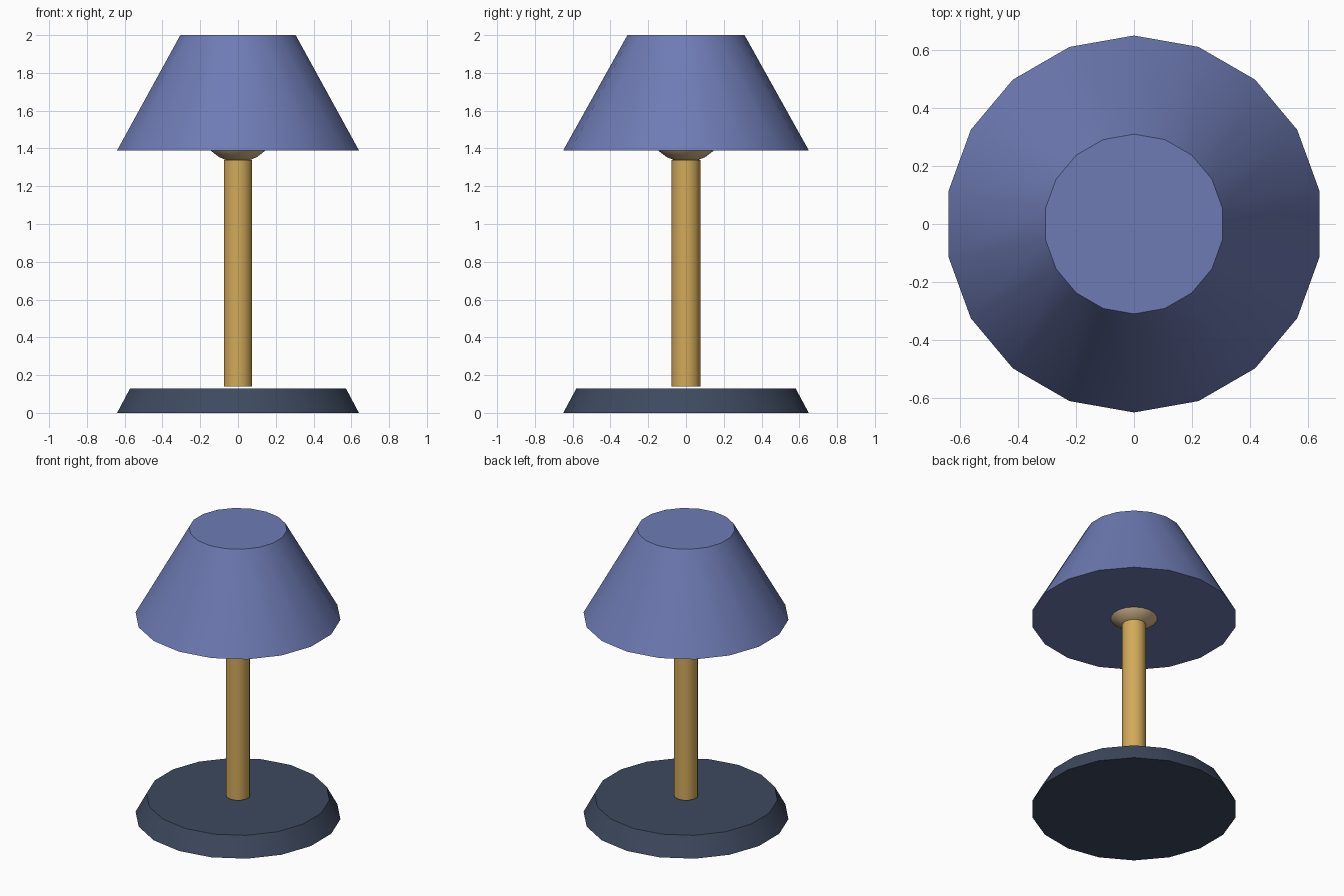
import bpy, bmesh
from math import sin, cos, pi, radians

if "Cube" in bpy.data.objects:
    bpy.data.objects.remove(bpy.data.objects["Cube"])


def finish(name, bm, colour):
    bmesh.ops.recalc_face_normals(bm, faces=bm.faces)
    mesh = bpy.data.meshes.new(name)
    bm.to_mesh(mesh)
    bm.free()
    obj = bpy.data.objects.new(name, mesh)
    bpy.context.collection.objects.link(obj)
    mat = bpy.data.materials.new(name + "_colour")
    mat.diffuse_color = (*colour, 1)
    mat.use_nodes = True
    mat.node_tree.nodes["Principled BSDF"].inputs["Base Color"].default_value = mat.diffuse_color
    mesh.materials.append(mat)
    bpy.ops.object.select_all(action='DESELECT')
    obj.select_set(True)
    bpy.context.view_layer.objects.active = obj
    bpy.ops.object.shade_smooth_by_angle(angle=radians(35))
    return obj


def frustum(name, sides, r0, z0, r1, z1, colour):
    """Closed tapered cylinder with its first corner on +y."""
    bm = bmesh.new()
    rings = []
    for r, z in ((r0, z0), (r1, z1)):
        rings.append([bm.verts.new((r * sin(2 * pi * i / sides),
                                    r * cos(2 * pi * i / sides), z))
                      for i in range(sides)])
    low, top = rings
    bm.faces.new(low)
    bm.faces.new(top)
    for i in range(sides):
        j = (i + 1) % sides
        bm.faces.new((low[i], low[j], top[j], top[i]))
    return finish(name, bm, colour)


# Base, pole and shade
frustum("base", 18, 0.65, 0.0, 0.58, 0.13, (0.048, 0.067, 0.114))
frustum("pole", 14, 0.077, 0.14, 0.077, 1.34, (0.645, 0.402, 0.102))
frustum("shade", 18, 0.65, 1.39, 0.31, 2.0, (0.156, 0.198, 0.456))

# Bulb, peeking out below the shade
bm = bmesh.new()
bmesh.ops.create_uvsphere(bm, u_segments=18, v_segments=12, radius=0.205)
bmesh.ops.translate(bm, verts=bm.verts, vec=(0, 0, 1.532))
finish("bulb", bm, (0.68, 0.485, 0.262))
